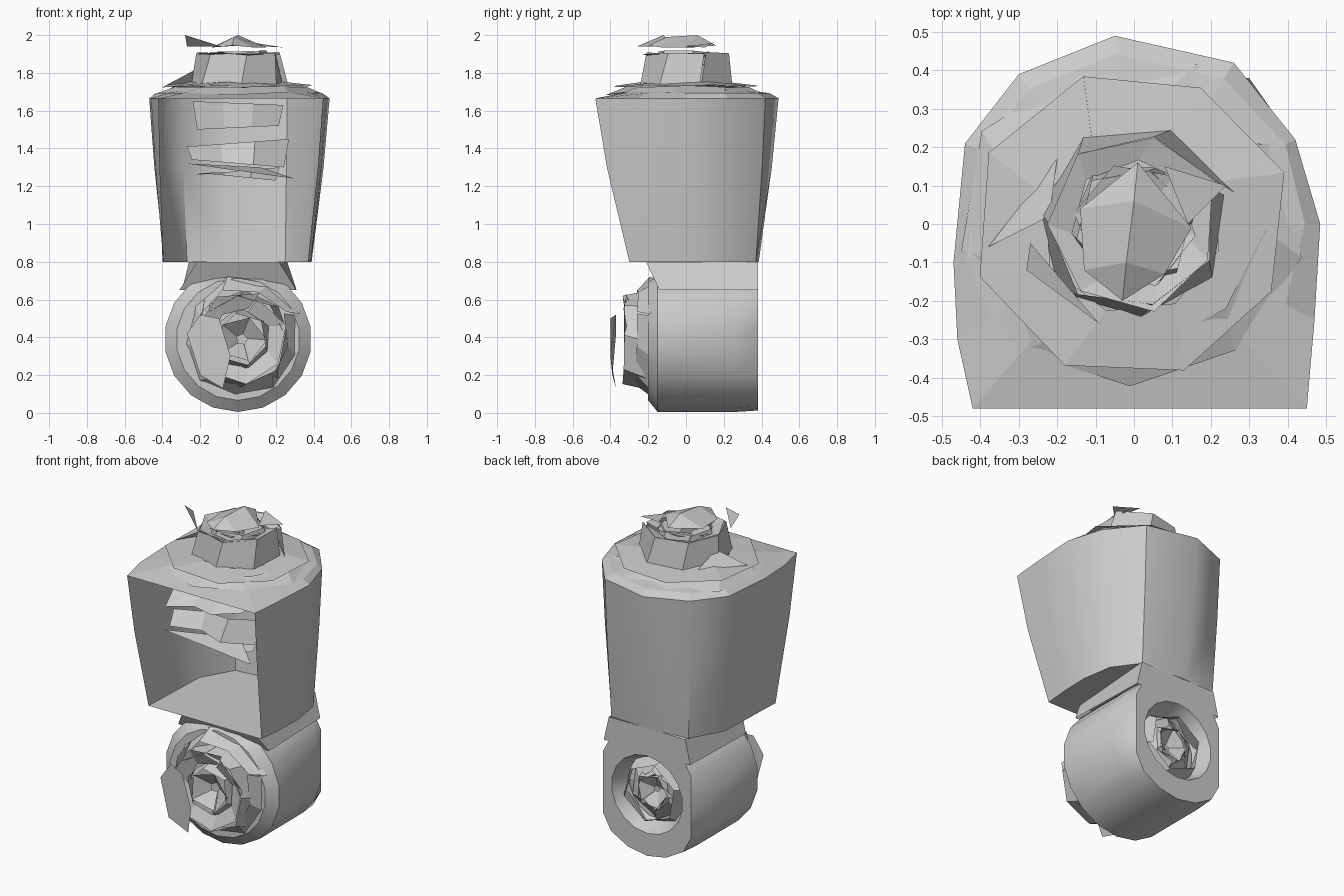
import bpy
import random
from math import cos, sin, pi, tau
from mathutils import Matrix, Vector

random.seed(4)
old = bpy.data.objects.get("Cube")
if old:
    bpy.data.objects.remove(old, do_unlink=True)

grey = bpy.data.materials.new("light_grey")
grey.use_nodes = True
colour = (0.6, 0.6, 0.6, 1)
grey.diffuse_color = colour
grey.node_tree.nodes["Principled BSDF"].inputs["Base Color"].default_value = colour


def build(name, verts, faces, smooth=False):
    mesh = bpy.data.meshes.new(name)
    mesh.from_pydata(verts, [], faces)
    mesh.materials.append(grey)
    mesh.update()
    ob = bpy.data.objects.new(name, mesh)
    bpy.context.collection.objects.link(ob)
    if smooth:
        bpy.ops.object.select_all(action='DESELECT')
        ob.select_set(True)
        bpy.context.view_layer.objects.active = ob
        bpy.ops.object.shade_smooth_by_angle(angle=0.66)
    return ob


def loft(name, loops, closed=True, cap=False, smooth=False):
    """Skin a stack of equal loops with quads."""
    n = len(loops[0])
    faces = [(k * n + i, k * n + (i + 1) % n, (k + 1) * n + (i + 1) % n, (k + 1) * n + i)
             for k in range(len(loops) - 1) for i in range(n if closed else n - 1)]
    if cap:
        faces.append(tuple(range((len(loops) - 1) * n, len(loops) * n)))
    return build(name, [v for lp in loops for v in lp], faces, smooth)


def petals(name, bands, place):
    """Angular petal bands: low radius, low height, high radius, high height, sides, turn."""
    for k, (r0, h0, r1, h1, n, turn) in enumerate(bands):
        low, high = [], []
        for i in range(n + 1):
            a = turn + tau * i / n
            wob = random.uniform(0.95, 1.05) * (1 - 0.06 * i / n)
            lift = random.uniform(-0.008, 0.008)
            low.append(place @ Vector((r0 * wob * cos(a), r0 * wob * sin(a), h0 + lift)))
            a += 0.15
            high.append(place @ Vector((r1 * wob * cos(a), r1 * wob * sin(a), h1 + lift)))
        loft(f"{name}_{k + 1}", [low, high], closed=False)


# Tapered body: straight open front, rounded back
rim = [(0.45, -0.48), (0.47, -0.25), (0.485, 0), (0.42, 0.22), (0.26, 0.42), (-0.05, 0.49),
       (-0.3, 0.39), (-0.44, 0.21), (-0.47, -0.1), (-0.46, -0.3), (-0.42, -0.48)]
foot = [(0.37, -0.3), (0.385, -0.15), (0.39, 0.03), (0.36, 0.22), (0.25, 0.37), (-0.05, 0.385),
        (-0.27, 0.36), (-0.38, 0.17), (-0.39, -0.05), (-0.395, -0.2), (-0.4, -0.3)]


def section(t, z):
    """Body outline, t = 0 at the base and 1 at the rim."""
    return [tuple(Vector(a).lerp(Vector(b), t)) + (z,) for a, b in zip(foot, rim)]


base, middle, top = section(0, 0.8), section(0.66, 1.3), section(1, 1.665)
loft("body_wall", [base, middle, top], closed=False, smooth=True)
build("body_floor", base, [tuple(range(len(base)))])

# Sloping lid, turning round inside the rim
lid = [top]
for radius, z in ((0.445, 1.693), (0.25, 1.72)):
    lid.append([tuple(Vector((x, y)).normalized() * radius) + (z,) for x, y in rim])
loft("lid", lid, cap=True)

# Flower on the lid
petals("lid_petal", [(0.455, 1.69, 0.35, 1.73, 9, 0.5),
                     (0.415, 1.73, 0.24, 1.75, 8, 1.9),
                     (0.265, 1.74, 0.235, 1.905, 7, 0.3),
                     (0.235, 1.905, 0.17, 1.885, 7, 0.45),
                     (0.18, 1.84, 0.16, 1.91, 6, 2.2),
                     (0.17, 1.90, 0.04, 1.87, 6, 4.0)], Matrix())
build("lid_side_petal", [(-0.38, -0.06, 1.735), (-0.2, 0.17, 1.75), (-0.22, 0.02, 1.82)], [(0, 1, 2)])

# Bud cap with a ridge, loose petals around it
bud = [(-0.14, 0.04, 1.935), (0.01, 0.16, 1.945), (0.15, -0.01, 1.935), (0.08, -0.13, 1.935),
       (-0.03, -0.2, 1.945), (-0.13, -0.12, 1.935), (0, 0.06, 2.0), (-0.02, -0.1, 1.99)]
build("bud_cap", bud, [(0, 1, 6), (1, 2, 6), (2, 3, 7, 6), (3, 4, 7), (4, 5, 7), (5, 0, 6, 7)])
build("loose_petal_left", [(-0.28, -0.12, 2), (-0.27, -0.05, 1.94), (-0.09, -0.26, 1.94)], [(0, 1, 2)])
build("loose_petal_right", [(0.24, 0.1, 1.935), (0.08, 0.15, 1.96), (0.14, 0.0, 1.94)], [(0, 1, 2)])

# Folded petals leaning back inside the front opening
strips = [("opening_petal_upper", 1.51, 1.64, 0.24, 0.01, -0.40, -0.2),
          ("opening_petal_lower", 1.32, 1.43, 0.27, -0.02, -0.32, -0.24),
          ("opening_petal_base", 1.25, 1.28, 0.22, -0.02, -0.28, -0.2)]
for name, z0, z1, half, tilt, y0, y1 in strips:
    lows, highs = [], []
    for i, depth in enumerate((0.0, 0.08, 0.03, 0.14)):
        u = i / 1.5 - 1
        lows.append((u * half * 0.9, y0 + depth, z0 + tilt * u))
        highs.append((u * half, y1 + depth * 0.6, z1 - tilt * u))
    loft(name, [lows, highs], closed=False)
build("opening_blade", [(-0.27, -0.34, 1.32), (0.3, -0.3, 1.24), (0.12, -0.15, 1.3)], [(0, 1, 2)])

# Horizontal drum below: flattened on top, with a flat-sided back around a recess
mid_z = 0.39


def ring(y, s, side=0.4, n=18):
    """Drum outline, its sides cut off at the given half width."""
    loop = []
    for i in range(n):
        a = tau * i / n
        x, z = s * 0.39 * sin(a), mid_z + s * 0.385 * cos(a)
        loop.append((max(-side, min(side, x)), y, min(z, 0.72)))
    return loop


loft("drum", [ring(0.27, 0.5), ring(0.38, 0.62), ring(0.38, 0.98, 0.3), ring(0.26, 1),
              ring(-0.15, 1), ring(-0.2, 0.84)], cap=True, smooth=True)

# Neck joining drum and body, leaning forward at the front
loft("neck", [[(-0.31, -0.14, 0.65), (0.31, -0.14, 0.65), (0.295, 0.38, 0.65), (-0.295, 0.38, 0.65)],
              [(-0.22, -0.21, 0.795), (0.22, -0.21, 0.795), (0.26, 0.38, 0.8), (-0.26, 0.38, 0.8)]])

# Flower on the drum front
front = Matrix.Translation((0.02, 0, mid_z)) @ Matrix.Rotation(pi / 2, 4, 'X')
petals("front_petal", [(0.33, 0.19, 0.27, 0.26, 9, 0.4),
                       (0.28, 0.2, 0.25, 0.33, 8, 2.3),
                       (0.25, 0.32, 0.16, 0.28, 7, 1.2),
                       (0.17, 0.24, 0.14, 0.32, 6, 2.7),
                       (0.13, 0.32, 0.03, 0.25, 5, 5.0)], front)
build("front_loose_petal", [(-0.27, -0.37, 0.42), (-0.2, -0.39, 0.2), (-0.08, -0.37, 0.13), (-0.04, -0.4, 0.3),
                            (-0.1, -0.4, 0.5), (-0.2, -0.37, 0.52)], [(0, 1, 2, 3, 4, 5)])

# Flower set in the drum back
back = Matrix.Translation((0, 0, mid_z)) @ Matrix.Rotation(-pi / 2, 4, 'X')
petals("back_petal", [(0.22, 0.28, 0.18, 0.36, 6, 0.2),
                      (0.2, 0.27, 0.12, 0.32, 6, 1.5),
                      (0.14, 0.25, 0.11, 0.34, 5, 2.9),
                      (0.11, 0.33, 0.02, 0.28, 5, 0.8)], back)
petals("back_recess_floor", [(0.24, 0.26, 0.0, 0.25, 8, 0)], back)
